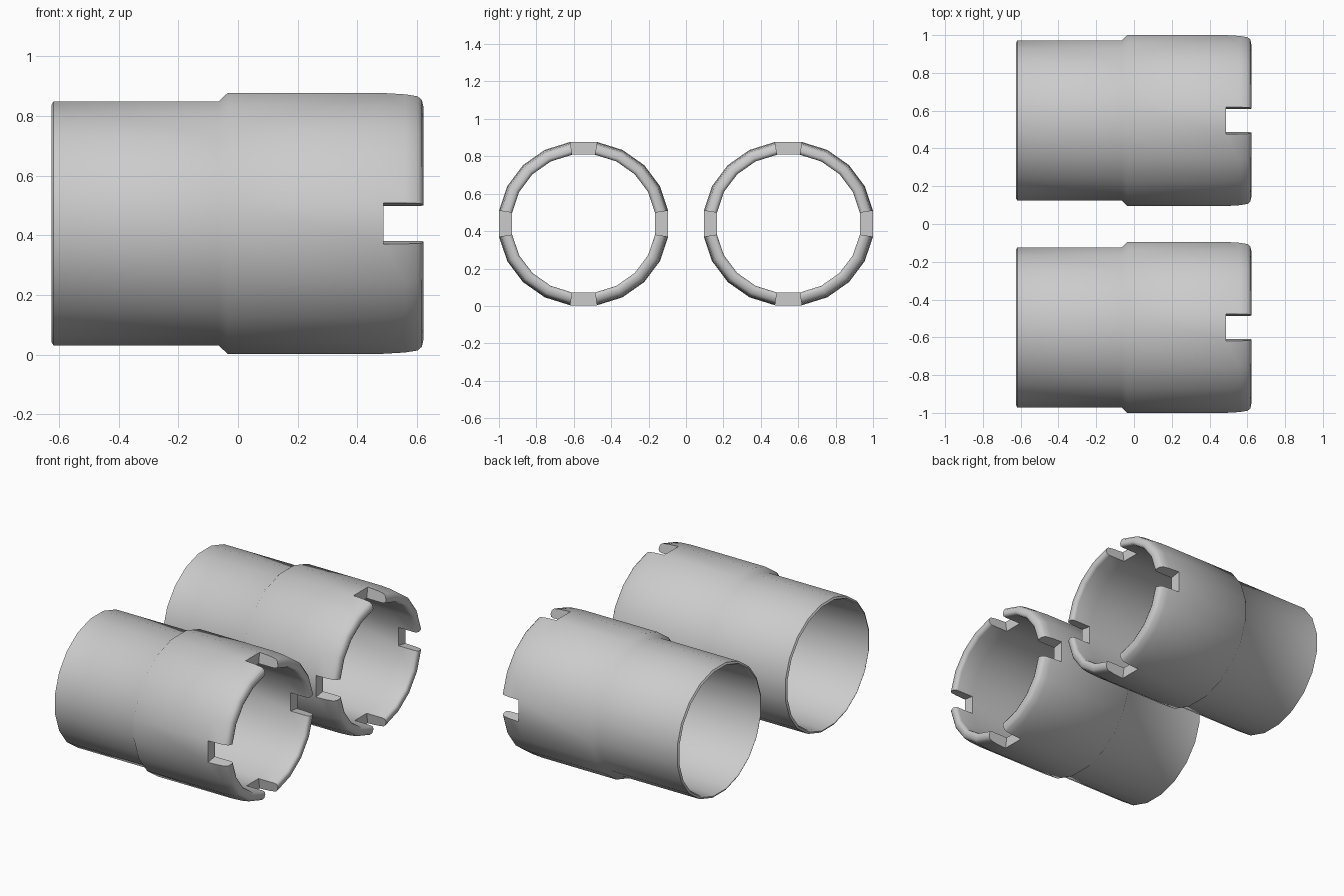
import bpy, bmesh, math

cube = bpy.data.objects.get("Cube")
if cube:
    bpy.data.objects.remove(cube, do_unlink=True)

# Plain light grey finish
grey = bpy.data.materials.new("light_grey")
grey.use_nodes = True
colour = (0.6, 0.6, 0.6, 1)
grey.diffuse_color = colour
grey.node_tree.nodes["Principled BSDF"].inputs["Base Color"].default_value = colour

SIDES = 20
CENTRE_Z = 0.44
SQUASH = 0.965                               # sleeves are slightly flattened
FLAT = 1 / math.cos(math.pi / SIDES)         # radii are measured to the facets

# Wall section as (x, radius): toothed end first, then the rest of the wall
TEETH = [(0.487, 0.4525), (0.56, 0.448), (0.602, 0.441), (0.616, 0.428),
         (0.622, 0.40), (0.615, 0.386), (0.60, 0.382), (0.487, 0.382)]
BODY = [(-0.05, 0.386), (-0.61, 0.402), (-0.625, 0.411), (-0.618, 0.4235),
        (-0.065, 0.4235), (-0.035, 0.4525)]


def sleeve(name, centre_y):
    """Open tube with a collar and four one-facet notches in its rim."""
    section = TEETH + BODY
    count, tip = len(section), len(TEETH)
    bm = bmesh.new()
    columns = []
    for i in range(SIDES):
        a = (i - 0.5) * math.tau / SIDES
        columns.append([bm.verts.new((x, r * FLAT * math.cos(a),
                                      r * FLAT * SQUASH * math.sin(a)))
                        for x, r in section])
    for i in range(SIDES):
        a, b = columns[i], columns[(i + 1) % SIDES]
        notch = i % (SIDES // 4) == 0
        for j in range(tip - 1 if notch else 0, count):
            k = (j + 1) % count
            bm.faces.new((a[j], a[k], b[k], b[j]))
        if notch:
            # floor and both side walls of the notch
            bm.faces.new((a[tip - 1], a[0], b[0], b[tip - 1]))
            bm.faces.new(a[:tip])
            bm.faces.new(b[:tip])
    bmesh.ops.recalc_face_normals(bm, faces=bm.faces[:])
    mesh = bpy.data.meshes.new(name)
    bm.to_mesh(mesh)
    bm.free()
    mesh.materials.append(grey)
    obj = bpy.data.objects.new(name, mesh)
    obj.location = (0, centre_y, CENTRE_Z)
    bpy.context.collection.objects.link(obj)
    bpy.ops.object.select_all(action="DESELECT")
    obj.select_set(True)
    bpy.context.view_layer.objects.active = obj
    bpy.ops.object.shade_smooth_by_angle(angle=math.radians(55))


# The pair of matching sleeves
sleeve("front_sleeve", -0.5475)
sleeve("back_sleeve", 0.5475)
